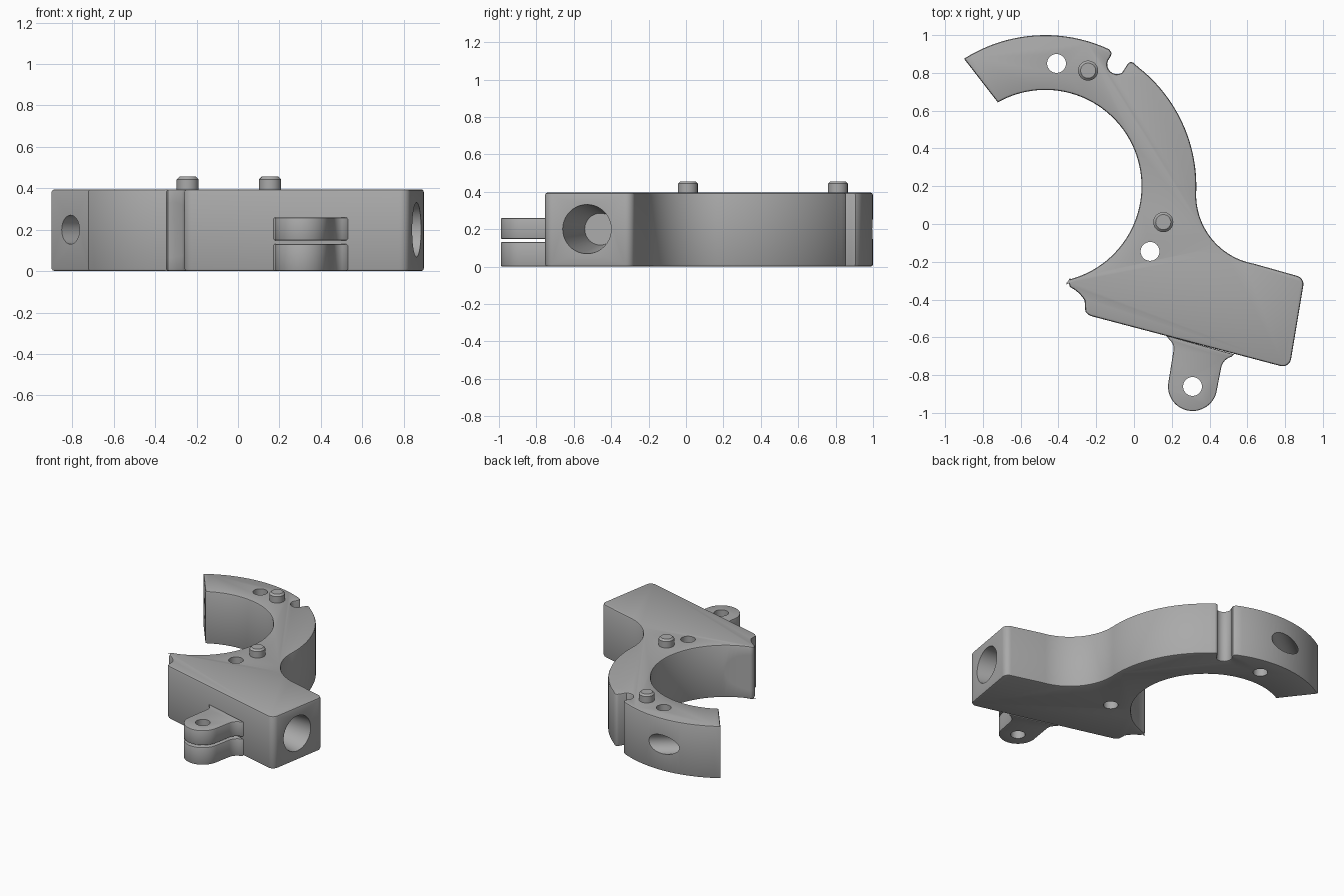
import bpy, bmesh
from math import radians, cos, sin
from mathutils import Vector

cube = bpy.data.objects.get("Cube")
if cube:
    bpy.data.objects.remove(cube, do_unlink=True)

TOP = 0.39
RING = (-0.47, 0.2)
BORE = Vector((-0.985, 0.172, 0)).normalized()

grey = bpy.data.materials.new("mid grey")
grey.use_nodes = True
grey.diffuse_color = (0.4, 0.4, 0.4, 1)
grey.node_tree.nodes["Principled BSDF"].inputs["Base Color"].default_value = (0.4, 0.4, 0.4, 1)


def arc(center, r, a0, a1, n):
    """Points along a circular arc, angles in degrees."""
    angles = [radians(a0 + (a1 - a0) * i / n) for i in range(n + 1)]
    return [(center[0] + r * cos(a), center[1] + r * sin(a)) for a in angles]


def finish(name, bm):
    bmesh.ops.recalc_face_normals(bm, faces=bm.faces)
    mesh = bpy.data.meshes.new(name)
    bm.to_mesh(mesh)
    bm.free()
    mesh.materials.append(grey)
    ob = bpy.data.objects.new(name, mesh)
    bpy.context.collection.objects.link(ob)
    return ob


def slab(name, outline, z0, z1, bevel):
    """Extruded outline with softened top and bottom rims."""
    bm = bmesh.new()
    face = bm.faces.new([bm.verts.new((x, y, z0)) for x, y in outline])
    up = bmesh.ops.extrude_face_region(bm, geom=[face])["geom"]
    verts = [g for g in up if isinstance(g, bmesh.types.BMVert)]
    bmesh.ops.translate(bm, verts=verts, vec=(0, 0, z1 - z0))
    rims = [e for e in bm.edges if abs(e.verts[0].co.z - e.verts[1].co.z) < 1e-5]
    bmesh.ops.bevel(bm, geom=rims, offset=bevel, segments=2, profile=0.5, affect='EDGES')
    return finish(name, bm)


def cone(name, start, end, r0, r1, rim=0.0):
    """Cylinder or cone between two points, with an optional chamfered far rim."""
    start, end = Vector(start), Vector(end)
    axis = end - start
    bm = bmesh.new()
    bmesh.ops.create_cone(bm, cap_ends=True, segments=40, radius1=r0, radius2=r1, depth=axis.length)
    if rim:
        edges = [e for e in bm.edges if all(v.co.z > 0 for v in e.verts)]
        bmesh.ops.bevel(bm, geom=edges, offset=rim, segments=1, affect='EDGES')
    turn = Vector((0, 0, 1)).rotation_difference(axis.normalized()).to_matrix()
    for v in bm.verts:
        v.co = turn @ v.co + (start + end) / 2
    return finish(name, bm)


def cut(ob, cutters):
    """Subtract the cutters, bake the result and drop them."""
    for c in cutters:
        c.hide_render = True
        mod = ob.modifiers.new("cut", 'BOOLEAN')
        mod.operation, mod.solver, mod.object = 'DIFFERENCE', 'EXACT', c
    bpy.context.view_layer.update()
    deps = bpy.context.evaluated_depsgraph_get()
    mesh = bpy.data.meshes.new_from_object(ob.evaluated_get(deps))
    ob.modifiers.clear()
    ob.data = mesh
    for c in cutters:
        bpy.data.objects.remove(c, do_unlink=True)


def through_hole(x, y, r=0.05):
    return cone("hole_cutter", (x, y, -0.1), (x, y, 0.6), r, r)


# Main body: half ring, rim notch, concave neck and square block
outline = arc(RING, 0.51, -75, 119.5, 56)
outline += arc(RING, 0.8, 122.5, 65, 20)
outline += [(-0.118, 0.905), (-0.125, 0.885)]
outline += arc((-0.09, 0.845), 0.052, 155, 300, 8)
outline += arc((-0.015, 0.835), 0.022, 150, 55, 4)
outline += arc(RING, 0.8, 52, -2, 24)
outline += arc((0.7, 0.155), 0.371, 180, 260, 24)
outline += arc((0.852, -0.318), 0.045, 80, -10, 6)
outline += arc((0.787, -0.708), 0.045, -10, -105, 6)
outline += arc((-0.21, -0.435), 0.055, -105, -150, 4)
outline += arc((-0.42, -0.50), 0.185, 31, 64, 6)
outline += arc((-0.325, -0.305), 0.022, 200, 120, 4)
body = slab("clamp_body", outline, 0, TOP + 0.005, 0.012)

# Tapered screw pocket, its bore, the tip recess and the cross bore
mouth = Vector((0.865, -0.53, 0.2))
end_face = Vector((-0.81, 0.755, 0.2))
across = Vector((0.79, 0.62, 0))
cutters = [
    cone("pocket_cutter", mouth - BORE * 0.1, mouth + BORE * 0.42, 0.143, 0.085),
    cone("bore_cutter", mouth + BORE * 0.3, mouth + BORE * 1.3, 0.05, 0.05),
    cone("tip_cutter", mouth + BORE * 1.03, mouth + BORE * 1.5, 0.135, 0.135),
    cone("cross_cutter", end_face - across * 0.2, end_face + across * 0.7, 0.07, 0.07),
    through_hole(-0.41, 0.85),
    through_hole(0.085, -0.145),
]
cut(body, cutters)
parts = [body]

# Dowel pins on the mating face
for name, x, y in (("upper_pin", -0.243, 0.812), ("lower_pin", 0.155, 0.01)):
    parts.append(cone(name, (x, y, TOP - 0.05), (x, y, 0.456), 0.053, 0.053, 0.013))

# Two-layer eyelet lug on the front edge
eye = (0.31, -0.86)
lug = [(0.17, -0.59)] + arc((0.15, -0.66), 0.06, 50, -5, 5)
lug += arc(eye, 0.13, 175, 352, 24)
lug += arc((0.535, -0.775), 0.075, 170, 105, 6) + [(0.53, -0.69)]
for name, z0, z1 in (("lower_lug", 0, 0.132), ("upper_lug", 0.147, 0.26)):
    part = slab(name, lug, z0, z1, 0.008)
    cut(part, [through_hole(*eye)])
    parts.append(part)

# Smooth curved walls, keeping crisp edges
for ob in bpy.context.selected_objects:
    ob.select_set(False)
for ob in parts:
    ob.select_set(True)
bpy.context.view_layer.objects.active = body
bpy.ops.object.shade_smooth_by_angle(angle=radians(30))
